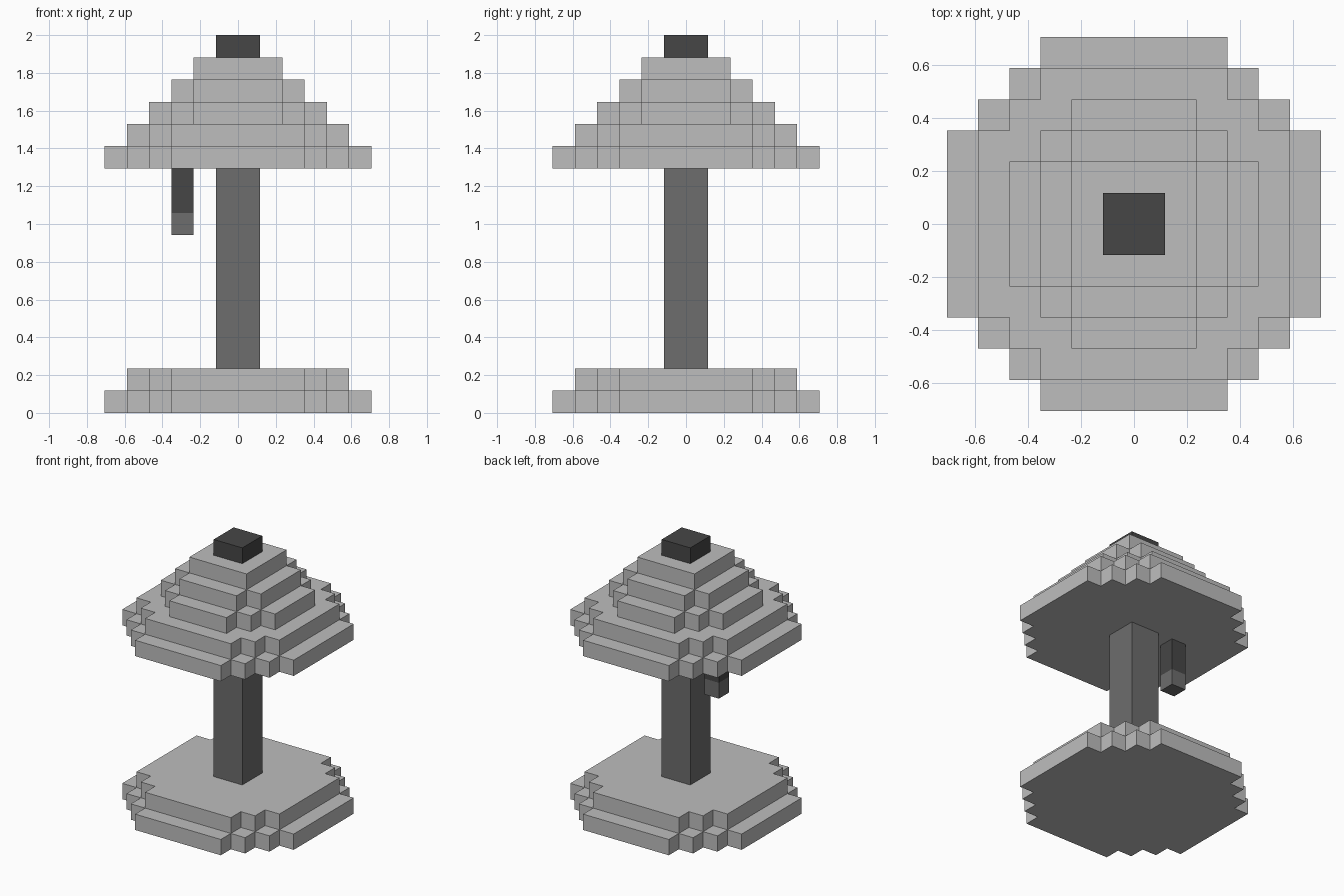
import bpy
import bmesh

cube = bpy.data.objects.get("Cube")
if cube:
    bpy.data.objects.remove(cube, do_unlink=True)

U = 2 / 17  # one block; the lamp is 17 blocks tall


def material(name, value):
    m = bpy.data.materials.new(name)
    m.use_nodes = True
    colour = (value, value, value, 1)
    m.diffuse_color = colour
    m.node_tree.nodes["Principled BSDF"].inputs["Base Color"].default_value = colour
    return m


light = material("light grey", 0.515)
mid = material("medium grey", 0.153)
dark = material("dark grey", 0.061)


def outline(radius, flat):
    """Stepped round outline: widest at radius, with flat sides of half-width flat."""
    corner = [(radius, flat)]
    for i in range(radius - flat):
        corner += [(radius - i - 1, flat + i), (radius - i - 1, flat + i + 1)]
    points = []
    for _ in range(4):
        points += corner
        corner = [(-y, x) for x, y in corner]
    return points


def tiers(name, layers, z0, mat):
    """Stack one-block-high stepped tiers into a single part."""
    bm = bmesh.new()
    for k, (radius, flat) in enumerate(layers):
        pts = outline(radius, flat)
        low, high = ([bm.verts.new((x * U, y * U, (z0 + k + h) * U)) for x, y in pts]
                     for h in (0, 1))
        n = len(pts)
        for i in range(n):
            j = (i + 1) % n
            bm.faces.new((low[i], low[j], high[j], high[i]))
        bm.faces.new(high)
        if k == 0:
            bm.faces.new(low[::-1])
    return finish(name, bm, mat)


def box(name, low, high, mat):
    """Box between two corners given in blocks."""
    bm = bmesh.new()
    bmesh.ops.create_cube(bm, size=1)
    for v in bm.verts:
        v.co = [(b if c > 0 else a) * U for a, b, c in zip(low, high, v.co)]
    return finish(name, bm, mat)


def finish(name, bm, mat):
    mesh = bpy.data.meshes.new(name)
    bm.to_mesh(mesh)
    bm.free()
    mesh.materials.append(mat)
    obj = bpy.data.objects.new(name, mesh)
    bpy.context.collection.objects.link(obj)
    return obj


# Foot and post
tiers("base", [(6, 3), (5, 3)], 0, light)
box("post", (-1, -1, 2), (1, 1, 11), mid)

# Shade and its cap
tiers("shade", [(6, 3), (5, 3), (4, 2), (3, 2), (2, 2)], 11, light)
box("finial", (-1, -1, 16), (1, 1, 17), dark)

# Pull switch hanging under the shade
box("pull_cord", (-3, 0, 9), (-2, 1, 11), dark)
box("pull_knob", (-3, 0, 8), (-2, 1, 9), mid)
